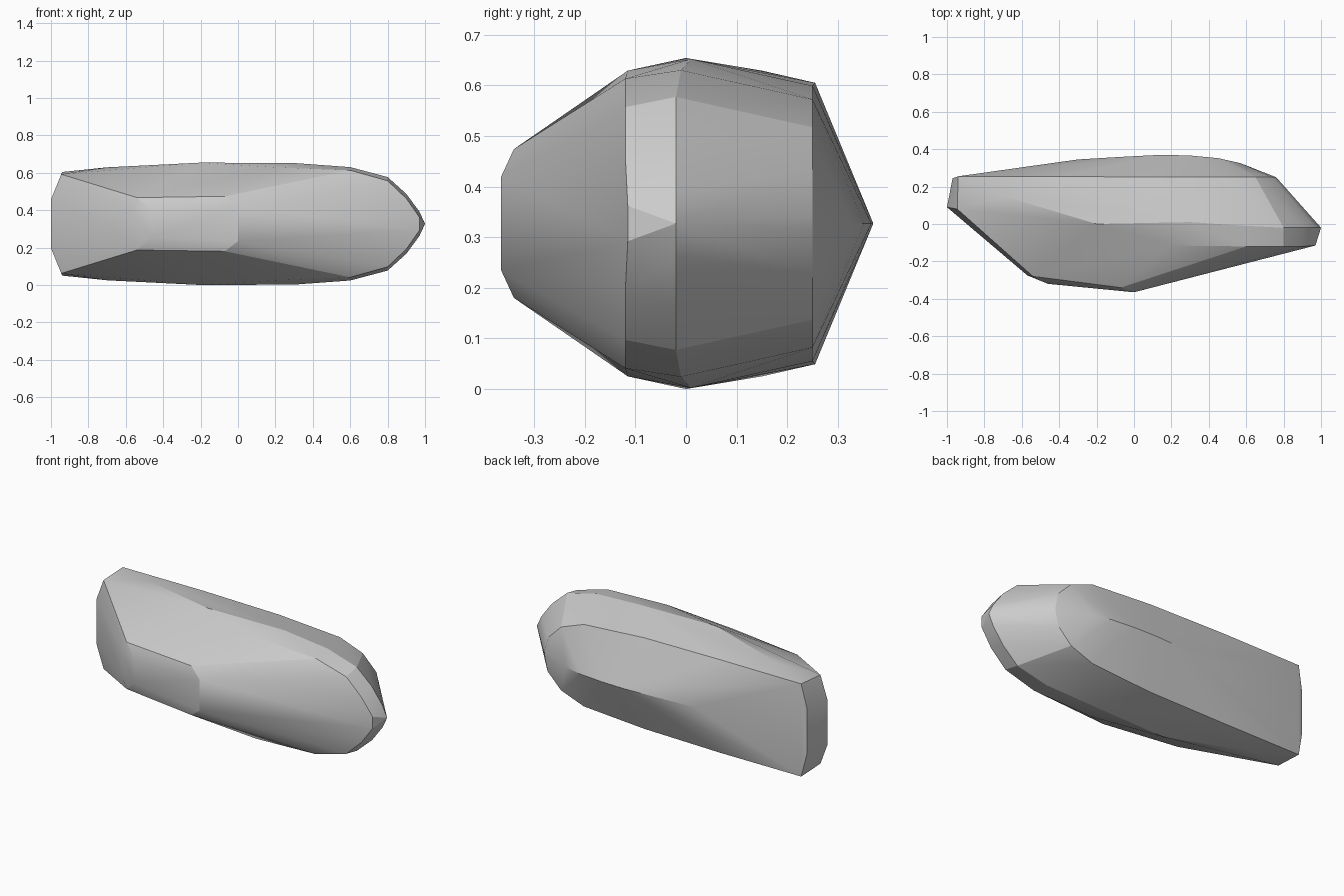
import bpy, bmesh, math

MID = 0.327  # mirror plane height

# upper-half control points: x, y, height above the mirror plane
tail = [(-1, 0.09, 0.13), (-0.97, 0.245, 0.14), (-0.945, 0.08, 0.265), (-0.94, 0.255, 0.277)]
crest = [(-0.7, 0.15, 0.302), (-0.2, 0.0, 0.327), (0.3, 0.01, 0.325), (0.6, -0.01, 0.303)]
nose = [(1, -0.02, 0.0), (0.97, -0.02, 0.065), (0.9, -0.02, 0.16), (0.8, -0.02, 0.25)]
chin = [(0.97, -0.115, 0.035), (0.9, -0.12, 0.135), (0.8, -0.12, 0.23),
        (0.6, -0.12, 0.286), (0.2, -0.115, 0.302)]
back_rim = [(0.76, 0.25, 0.01), (0.74, 0.25, 0.1), (0.65, 0.25, 0.19),
            (0.5, 0.25, 0.245), (0.1, 0.25, 0.272), (-0.4, 0.255, 0.278)]
spine = [(-0.3, 0.345, 0.0), (-0.05, 0.36, 0.0), (0.15, 0.37, 0.0),
         (0.3, 0.366, 0.0), (0.45, 0.352, 0.0), (0.57, 0.325, 0.0)]
front_boss = [(0, -0.365, 0.093), (-0.07, -0.34, 0.147), (-0.46, -0.32, 0.07),
              (-0.54, -0.28, 0.14), (-0.57, -0.275, 0.09)]

# faceted stone: mirrored points wrapped in a convex hull
bm = bmesh.new()
for x, y, h in tail + crest + nose + chin + back_rim + spine + front_boss:
    for s in ((1, -1) if h else (1,)):
        bm.verts.new((x, y, MID + s * h))
hull = bmesh.ops.convex_hull(bm, input=bm.verts)
loose = list({g for g in hull["geom_interior"] + hull["geom_unused"]
              if isinstance(g, bmesh.types.BMVert)})
bmesh.ops.delete(bm, geom=loose, context='VERTS')
bmesh.ops.recalc_face_normals(bm, faces=bm.faces)
mesh = bpy.data.meshes.new("faceted_stone")
bm.to_mesh(mesh)
bm.free()
stone = bpy.data.objects.new("faceted_stone", mesh)
bpy.context.collection.objects.link(stone)

# soft shading across shallow facets
bpy.context.view_layer.objects.active = stone
stone.select_set(True)
bpy.ops.object.shade_smooth_by_angle(angle=math.radians(20))
